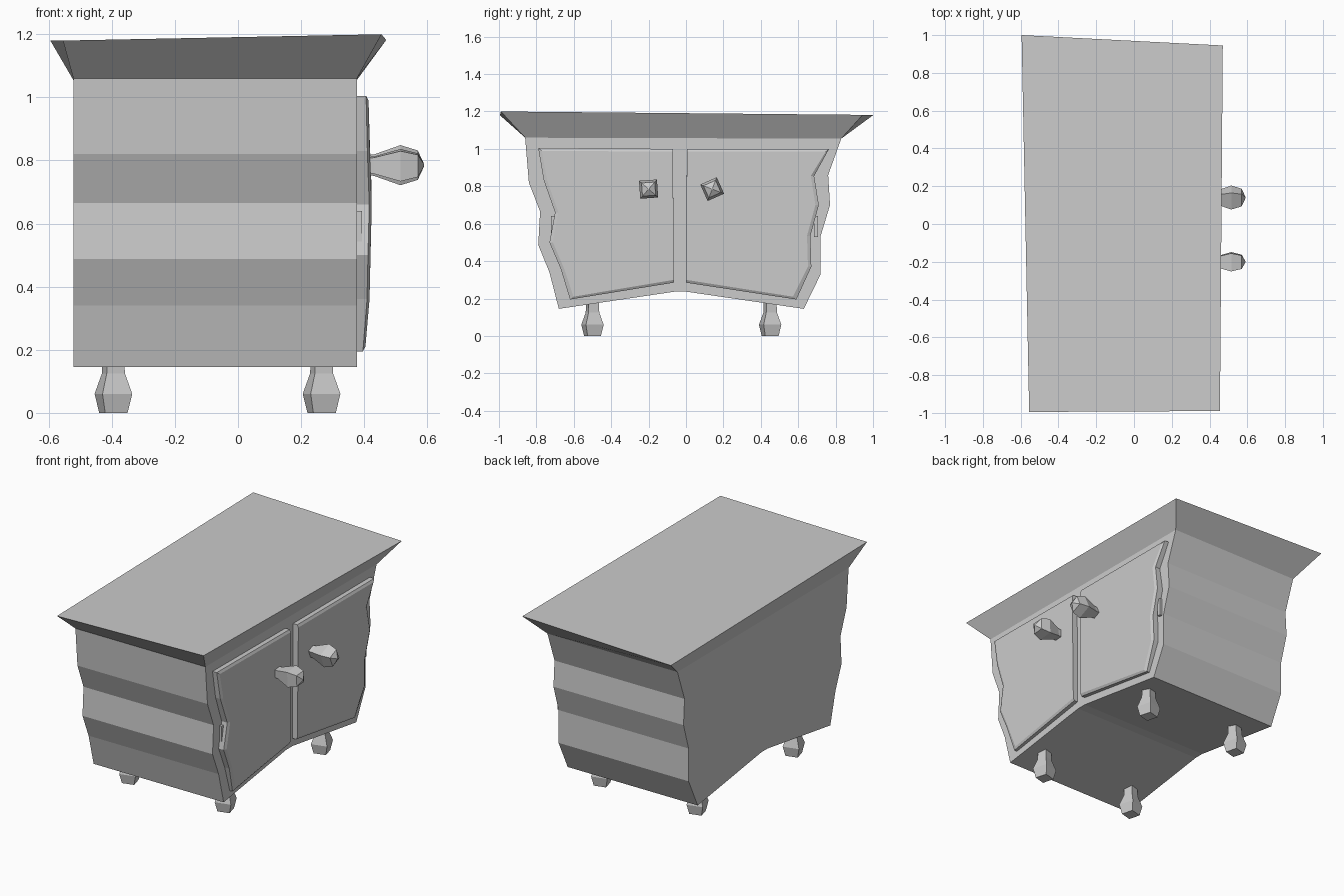
import bpy, bmesh, math
from mathutils import Vector

if "Cube" in bpy.data.objects:
    bpy.data.objects.remove(bpy.data.objects["Cube"])


def loft(name, rings):
    """Solid with flat faces through matching rings of points."""
    bm = bmesh.new()
    loops = [[bm.verts.new(p) for p in r] for r in rings]
    n = len(rings[0])
    for a, b in zip(loops, loops[1:]):
        for i in range(n):
            j = (i + 1) % n
            bm.faces.new((a[i], a[j], b[j], b[i]))
    bm.faces.new(loops[0][::-1])
    bm.faces.new(loops[-1])
    bmesh.ops.recalc_face_normals(bm, faces=bm.faces)
    me = bpy.data.meshes.new(name)
    bm.to_mesh(me)
    bm.free()
    ob = bpy.data.objects.new(name, me)
    bpy.context.collection.objects.link(ob)
    return ob


def turned(name, profile, loc, angle, axis):
    """Four-sided turned piece; profile holds (distance, radius)."""
    rings = []
    for d, r in profile:
        ring = []
        for k in range(4):
            t = math.radians(angle + 45 + 90 * k)
            u, v = r * math.cos(t), r * math.sin(t)
            ring.append((d, u, v) if axis == 'X' else (u, v, d))
        rings.append(ring)
    ob = loft(name, rings)
    ob.location = loc
    return ob


# Wavy cabinet body, profile in y-z run along x
body = [(-0.86, 1.06), (-0.84, 0.82), (-0.78, 0.665), (-0.79, 0.487), (-0.73, 0.34),
        (-0.68, 0.145), (-0.06, 0.237), (0.0, 0.237), (0.63, 0.145), (0.72, 0.33),
        (0.72, 0.535), (0.77, 0.70), (0.76, 0.86), (0.83, 1.055)]
loft("cabinet_body", [[(x, y, z) for y, z in body] for x in (-0.522, 0.377)])

# Flared, slightly crooked top
loft("flared_top", [
    [(-0.522, -0.86, 1.06), (0.377, -0.86, 1.06), (0.377, 0.83, 1.055), (-0.522, 0.83, 1.055)],
    [(-0.555, -0.995, 1.18), (0.455, -0.99, 1.2), (0.47, 0.945, 1.182), (-0.595, 1.0, 1.18)]])

# Doors with wavy outer edges and chamfered faces
doors = {
    "left_door": [(-0.79, 1.005), (-0.76, 0.83), (-0.70, 0.66), (-0.73, 0.50),
                  (-0.67, 0.36), (-0.62, 0.195), (-0.065, 0.285), (-0.07, 1.0)],
    "right_door": [(0.765, 1.0), (0.685, 0.855), (0.71, 0.70), (0.665, 0.535),
                   (0.67, 0.37), (0.59, 0.195), (0.0, 0.285), (0.005, 1.0)],
}
for name, pts in doors.items():
    cy = sum(p[0] for p in pts) / len(pts)
    lip = [(y + (0.018 if y < cy else -0.018), z + (0.015 if z < 0.3 else -0.015 if z > 0.9 else 0))
           for y, z in pts]
    # the meeting edge stays straight
    lip[-2:] = [(pts[-2][0], lip[-2][1]), (pts[-1][0], lip[-1][1])]
    front = [0.414, 0.418, 0.424, 0.42, 0.417, 0.404, 0.41, 0.414]
    loft(name, [[(0.37, y, z) for y, z in pts],
                [(x - 0.008, y, z) for x, (y, z) in zip(front, pts)],
                [(x, y, z) for x, (y, z) in zip(front, lip)]])

# Small hinge plates on the outer door edges
for name, a, b in (("left_hinge", -0.70, -0.722), ("right_hinge", 0.685, 0.706)):
    loft(name, [[(x, y, z) for x, y in ((0.37, a), (0.393, a), (0.393, b), (0.37, b))]
                for z in (0.53, 0.64)])

# Knobs
knob = [(0.40, 0.034), (0.43, 0.036), (0.515, 0.068), (0.57, 0.05), (0.59, 0.004)]
turned("left_knob", knob, (0, -0.20, 0.785), 4, 'X')
turned("right_knob", knob, (0, 0.14, 0.785), 24, 'X')

# Feet
foot = [(0.0, 0.052), (0.06, 0.069), (0.125, 0.042), (0.21, 0.038)]
for xn, x in (("back", -0.395), ("front", 0.265)):
    for yn, y in (("left", -0.5), ("right", 0.45)):
        turned(f"{xn}_{yn}_foot", foot, (x, y, 0), 15, 'Z')
